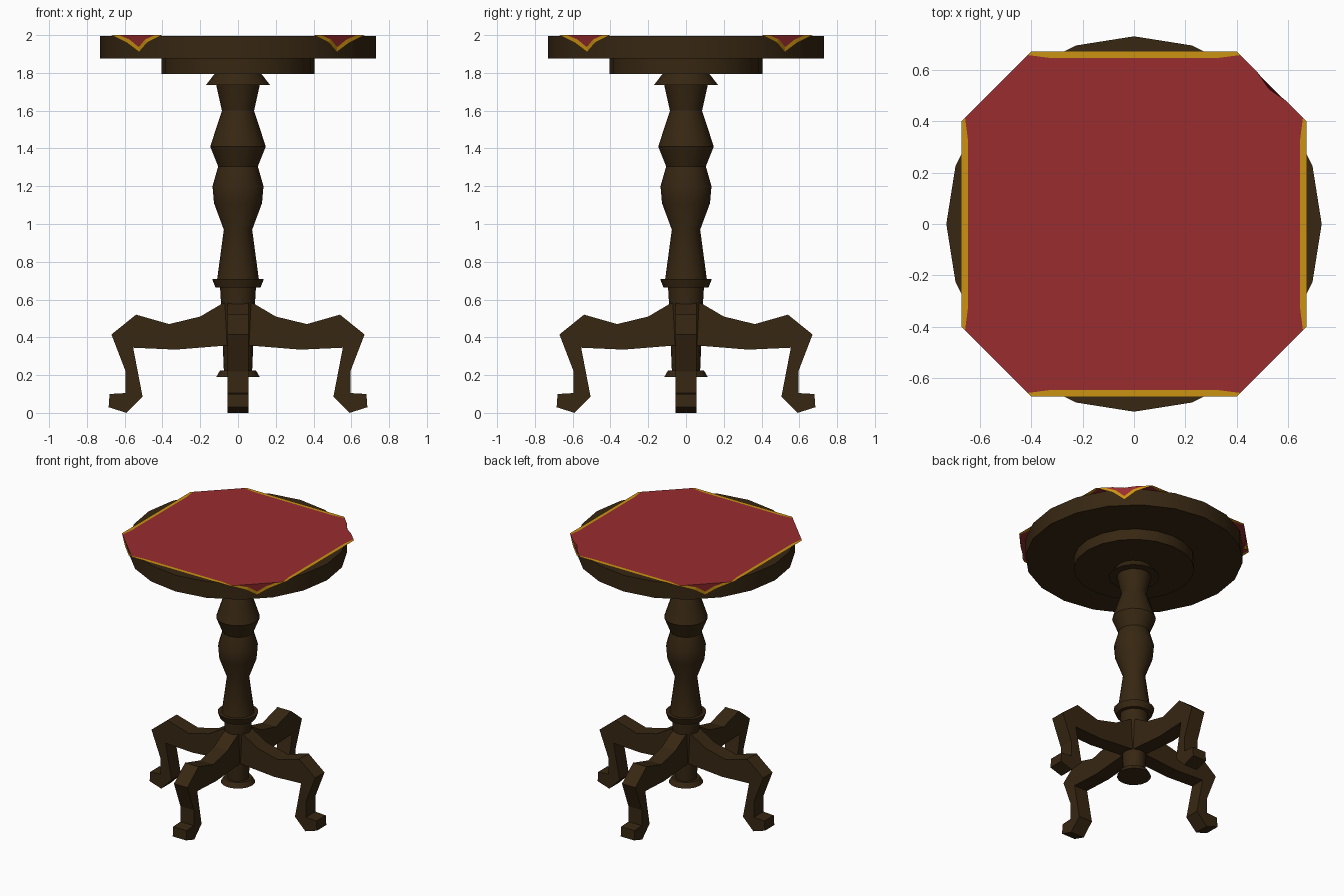
import bpy, bmesh, math
from mathutils import Vector, Matrix

cube = bpy.data.objects.get("Cube")
if cube:
    bpy.data.objects.remove(cube, do_unlink=True)


def material(name, color):
    m = bpy.data.materials.new(name)
    m.use_nodes = True
    m.diffuse_color = (*color, 1)
    for n in m.node_tree.nodes:
        if n.type == 'BSDF_PRINCIPLED':
            n.inputs["Base Color"].default_value = (*color, 1)
            n.inputs["Roughness"].default_value = 0.8
    return m


WOOD = material("dark wood", (0.038, 0.020, 0.006))
RED = material("red cloth", (0.32, 0.026, 0.028))
GOLD = material("gold trim", (0.60, 0.29, 0.006))


def make_object(name, bm, mats, smooth_angle=None):
    me = bpy.data.meshes.new(name)
    bm.to_mesh(me)
    bm.free()
    for m in mats:
        me.materials.append(m)
    ob = bpy.data.objects.new(name, me)
    bpy.context.collection.objects.link(ob)
    if smooth_angle:
        bpy.ops.object.select_all(action='DESELECT')
        ob.select_set(True)
        bpy.context.view_layer.objects.active = ob
        bpy.ops.object.shade_smooth_by_angle(angle=math.radians(smooth_angle))
    return ob


def lathe(name, profile, sides):
    """Turn (radius, height) points around z and cap both ends."""
    bm = bmesh.new()
    rings = []
    for r, z in profile:
        rings.append([bm.verts.new((r * math.cos(a), r * math.sin(a), z))
                      for a in (math.tau * i / sides for i in range(sides))])
    for low, high in zip(rings, rings[1:]):
        for i in range(sides):
            j = (i + 1) % sides
            bm.faces.new((low[i], low[j], high[j], high[i]))
    bm.faces.new(rings[0][::-1])
    bm.faces.new(rings[-1])
    bmesh.ops.recalc_face_normals(bm, faces=bm.faces)
    return make_object(name, bm, [WOOD], 30)


# Round top and the smaller disc below it
lathe("table_top", [(0.73, 1.875), (0.73, 1.995)], 20)
lathe("under_disc", [(0.405, 1.795), (0.405, 1.88)], 20)

# Turned column with collars
lathe("column", [(0.115, 0.19), (0.095, 0.225), (0.075, 0.225), (0.09, 0.58),
                 (0.095, 0.665), (0.12, 0.665), (0.137, 0.71), (0.11, 0.71),
                 (0.075, 0.97), (0.127, 1.11), (0.135, 1.2), (0.105, 1.305),
                 (0.147, 1.41), (0.085, 1.6), (0.115, 1.735), (0.17, 1.735),
                 (0.12, 1.8)], 16)

# Four curved legs, cut from one side outline
LEG = [(0.02, 0.6), (0.09, 0.575), (0.2, 0.51), (0.365, 0.47), (0.54, 0.52),
       (0.67, 0.415), (0.595, 0.22), (0.595, 0.105), (0.68, 0.1), (0.685, 0.03),
       (0.59, 0.0), (0.505, 0.085), (0.53, 0.215), (0.555, 0.345),
       (0.33, 0.335), (0.02, 0.36)]
HALF_WIDTH = 0.055
for k, side in enumerate(("left", "back", "right", "front")):
    bm = bmesh.new()
    face = bm.faces.new([bm.verts.new((x, -HALF_WIDTH, z)) for x, z in LEG])
    ext = bmesh.ops.extrude_face_region(bm, geom=[face], use_keep_orig=True)
    moved = [v for v in ext["geom"] if isinstance(v, bmesh.types.BMVert)]
    bmesh.ops.translate(bm, verts=moved, vec=(0, 2 * HALF_WIDTH, 0))
    bmesh.ops.recalc_face_normals(bm, faces=bm.faces)
    bmesh.ops.rotate(bm, verts=bm.verts, matrix=Matrix.Rotation(k * math.pi / 2, 3, 'Z'))
    make_object(side + "_leg", bm, [WOOD])

# Cloth: red sheet, gold side hems, and a drooping pointed flap at each corner
bm = bmesh.new()
TOP = 2.0


def turn(p, k):
    return Matrix.Rotation(k * math.pi / 2, 3, 'Z') @ Vector(p)


def swap(p):
    return (p[1], p[0], p[2])


def cloth_face(points, mat, k=0):
    pts = [turn(p, k) for p in points]
    f = bm.faces.new([bm.verts.new(p) for p in pts])
    f.normal_update()
    mid = f.calc_center_median()
    if f.normal.dot(Vector((mid.x, mid.y, 1))) < 0:
        f.normal_flip()
    f.material_index = mat


corner, hem_end, hem_in = (0.67, 0.4, TOP), (0.657, 0.413, TOP), (0.645, 0.32, TOP)
fold, bend, tip = (0.63, 0.44, TOP), (0.59, 0.48, 1.96), (0.523, 0.523, 1.91)
in_bend, in_tip = (0.575, 0.492, 1.977), (0.525, 0.525, 1.936)
dent = [(0.59, 0.48, TOP), (0.525, 0.525, TOP), (0.48, 0.59, TOP)]

sheet = []
for k in range(4):
    across = [(p[0], -p[1], p[2]) for p in (corner, hem_end, hem_in)]
    cloth_face([across[0], corner, hem_end, hem_in, across[2], across[1]], 1, k)
    crease = dent if k == 0 else []
    sheet += [turn(p, k) for p in [across[2], hem_in, hem_end] + crease + [swap(hem_end)]]
    cloth_face([fold, in_bend, in_tip, swap(in_bend), swap(fold)] + crease[::-1], 0, k)
    for f in (lambda p: p, swap):
        cloth_face([f(p) for p in (corner, bend, in_bend, fold)], 1, k)
        cloth_face([f(p) for p in (bend, tip, in_tip, in_bend)], 1, k)
cloth_face(sheet, 0)
bmesh.ops.remove_doubles(bm, verts=bm.verts, dist=0.0005)
make_object("table_cloth", bm, [RED, GOLD])
